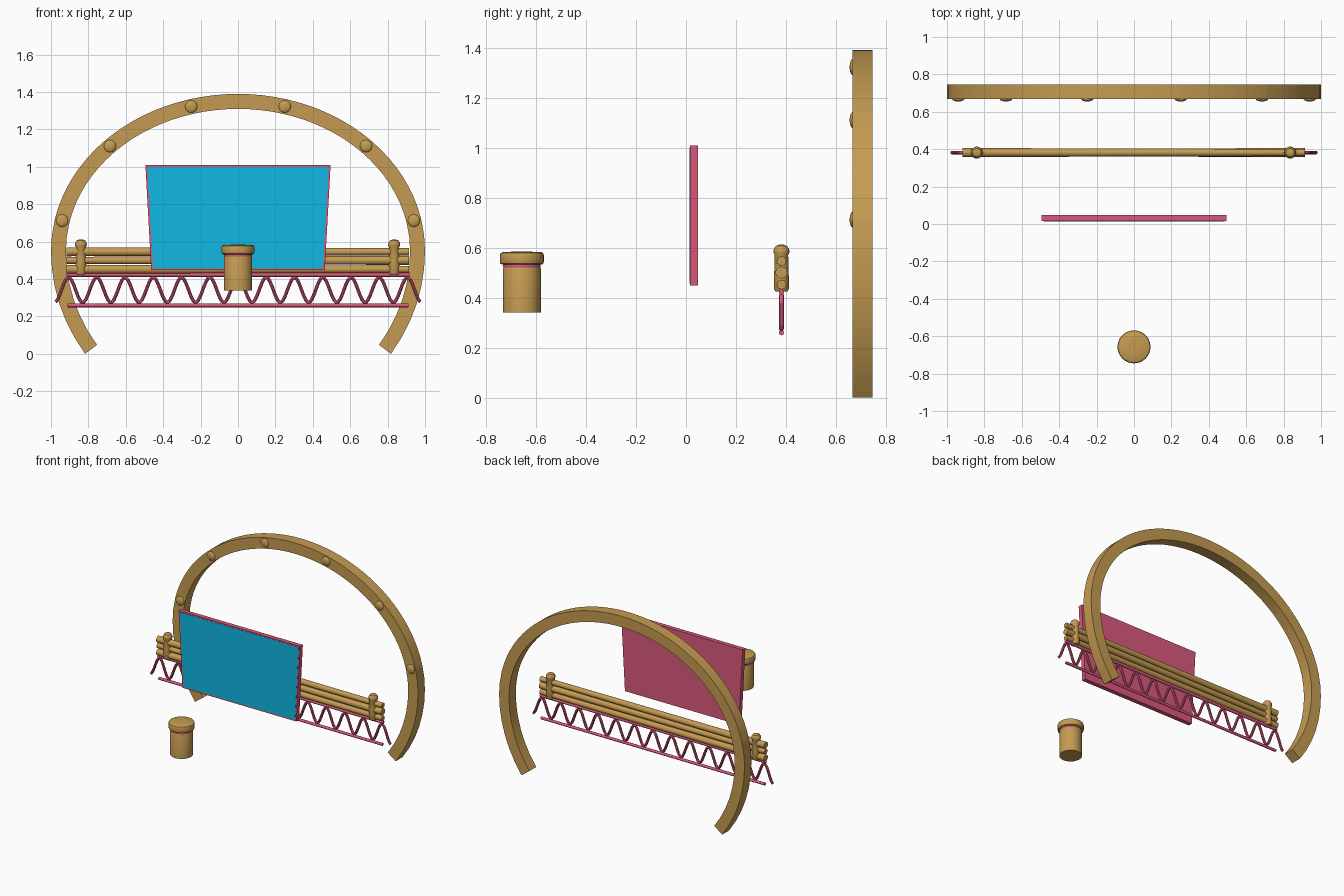
import bpy, bmesh
from math import sin, cos, pi, radians, hypot
from mathutils import Matrix

if "Cube" in bpy.data.objects:
    bpy.data.objects.remove(bpy.data.objects["Cube"])


def material(name, rgb):
    m = bpy.data.materials.new(name)
    m.diffuse_color = (*rgb, 1)
    m.use_nodes = True
    m.node_tree.nodes["Principled BSDF"].inputs["Base Color"].default_value = m.diffuse_color
    return m


WOOD = material("wood", (0.56, 0.33, 0.085))
PINK = material("pink", (0.70, 0.10, 0.20))
CYAN = material("cyan", (0.005, 0.48, 0.78))


def finish(bm, name, mat, smooth=True):
    bmesh.ops.recalc_face_normals(bm, faces=bm.faces)
    me = bpy.data.meshes.new(name)
    bm.to_mesh(me)
    bm.free()
    ob = bpy.data.objects.new(name, me)
    bpy.context.collection.objects.link(ob)
    me.materials.append(mat)
    if smooth:
        bpy.ops.object.select_all(action='DESELECT')
        ob.select_set(True)
        bpy.context.view_layer.objects.active = ob
        bpy.ops.object.shade_smooth_by_angle(angle=radians(35))
    return ob


def loft(name, rings, mat, smooth=True):
    """Skin a list of closed rings and cap both ends."""
    bm = bmesh.new()
    rows = [[bm.verts.new(p) for p in r] for r in rings]
    n = len(rows[0])
    for a, b in zip(rows, rows[1:]):
        for i in range(n):
            j = (i + 1) % n
            bm.faces.new((a[i], a[j], b[j], b[i]))
    bm.faces.new(rows[0])
    bm.faces.new(rows[-1])
    return finish(bm, name, mat, smooth)


def lathe(name, profile, loc, mat, n=32):
    x, y = loc
    return loft(name, [[(x + r * cos(2 * pi * i / n), y + r * sin(2 * pi * i / n), z)
                        for i in range(n)] for r, z in profile], mat)


def log(name, x0, x1, y, z, r0, r1, mat, n=16):
    return loft(name, [[(x, y + r * cos(2 * pi * i / n), z + r * sin(2 * pi * i / n))
                        for i in range(n)] for x, r in ((x0, r0), (x1, r1))], mat)


# Arch: seven curved beams along an egg-shaped path, with a peg at each joint
def arch_point(deg):
    t = radians(deg)
    b = 0.80 if sin(t) > 0 else 0.914
    nx, nz = b * cos(t), 0.96 * sin(t)
    d = hypot(nx, nz)
    return 0.96 * cos(t), 0.55 + b * sin(t), nx / d, nz / d


joints = [-35.1, 11.7, 44.5, 74.9, 105.1, 135.5, 168.3, 215.1]
for k, (a, b) in enumerate(zip(joints, joints[1:])):
    rings = []
    for s in range(9):
        x, z, nx, nz = arch_point(a + (b - a) * s / 8)
        rings.append([(x + h * nx, y, z + h * nz) for h, y in
                      ((0.04, 0.667), (0.04, 0.747), (-0.04, 0.747), (-0.04, 0.667))])
    loft(f"arch_beam_{k + 1}", rings, WOOD)
for k, a in enumerate(joints[1:-1]):
    x, z, _, _ = arch_point(a)
    bm = bmesh.new()
    bmesh.ops.create_uvsphere(bm, u_segments=20, v_segments=12, radius=0.033,
                              matrix=Matrix.Translation((x, 0.668, z)) @ Matrix.Diagonal((1, 0.4, 1, 1)))
    finish(bm, f"arch_peg_{k + 1}", WOOD)

# Fence: three tapered logs and two round-topped posts
FY = 0.382
for k, z in enumerate((0.452, 0.5, 0.546)):
    r = (0.024, 0.019) if k % 2 == 0 else (0.019, 0.024)
    log(f"fence_log_{k + 1}", -0.918, 0.915, FY, z, *r, WOOD)
for side, x in (("left", -0.84), ("right", 0.835)):
    lathe(f"fence_post_{side}", [(0.024, 0.424), (0.03, 0.435), (0.029, 0.5), (0.027, 0.57),
                                 (0.032, 0.58), (0.031, 0.593), (0.022, 0.607), (0.008, 0.612)],
          (x, FY), WOOD, 20)

# Truss: two rails and a wavy rod
log("truss_top_rail", -0.918, 0.918, FY, 0.423, 0.011, 0.011, PINK, 12)
log("truss_bottom_rail", -0.912, 0.912, FY, 0.259, 0.010, 0.010, PINK, 12)
P, H, N = 0.151, 0.067, 13 * 14
rings = []
for i in range(N + 1):
    x = -0.975 + 1.95 * i / N
    w = 2 * pi / P
    z, slope = 0.342 + H * cos(w * x), -H * w * sin(w * x)
    d = hypot(1, slope)
    rings.append([(x - 0.0095 * sin(q) * slope / d, FY + 0.0095 * cos(q), z + 0.0095 * sin(q) / d)
                  for q in (2 * pi * j / 10 for j in range(10))])
loft("truss_wave", rings, PINK)


# Screen: tapered board with an inset front panel
def board(name, bottom, top, z0, z1, y0, y1, mat):
    corners = ((-bottom, z0), (bottom, z0), (top, z1), (-top, z1))
    loft(name, [[(x, y, z) for x, z in corners] for y in (y0, y1)], mat, False)


board("screen_frame", 0.464, 0.495, 0.448, 1.009, 0.016, 0.048, PINK)
board("screen_panel", 0.454, 0.485, 0.457, 1.000, 0.0145, 0.03, CYAN)

# Bollard: body, neck ring and rounded cap
BOLLARD = (0, -0.657)
lathe("bollard_body", [(0.076, 0.34), (0.076, 0.515), (0.073, 0.522)], BOLLARD, WOOD, 40)
lathe("bollard_neck", [(0.073, 0.518), (0.075, 0.524), (0.075, 0.53), (0.07, 0.54)], BOLLARD, PINK, 40)
lathe("bollard_cap", [(0.080, 0.532), (0.086, 0.536), (0.088, 0.543), (0.088, 0.57),
                      (0.085, 0.578), (0.077, 0.582), (0.03, 0.584)], BOLLARD, WOOD, 40)
